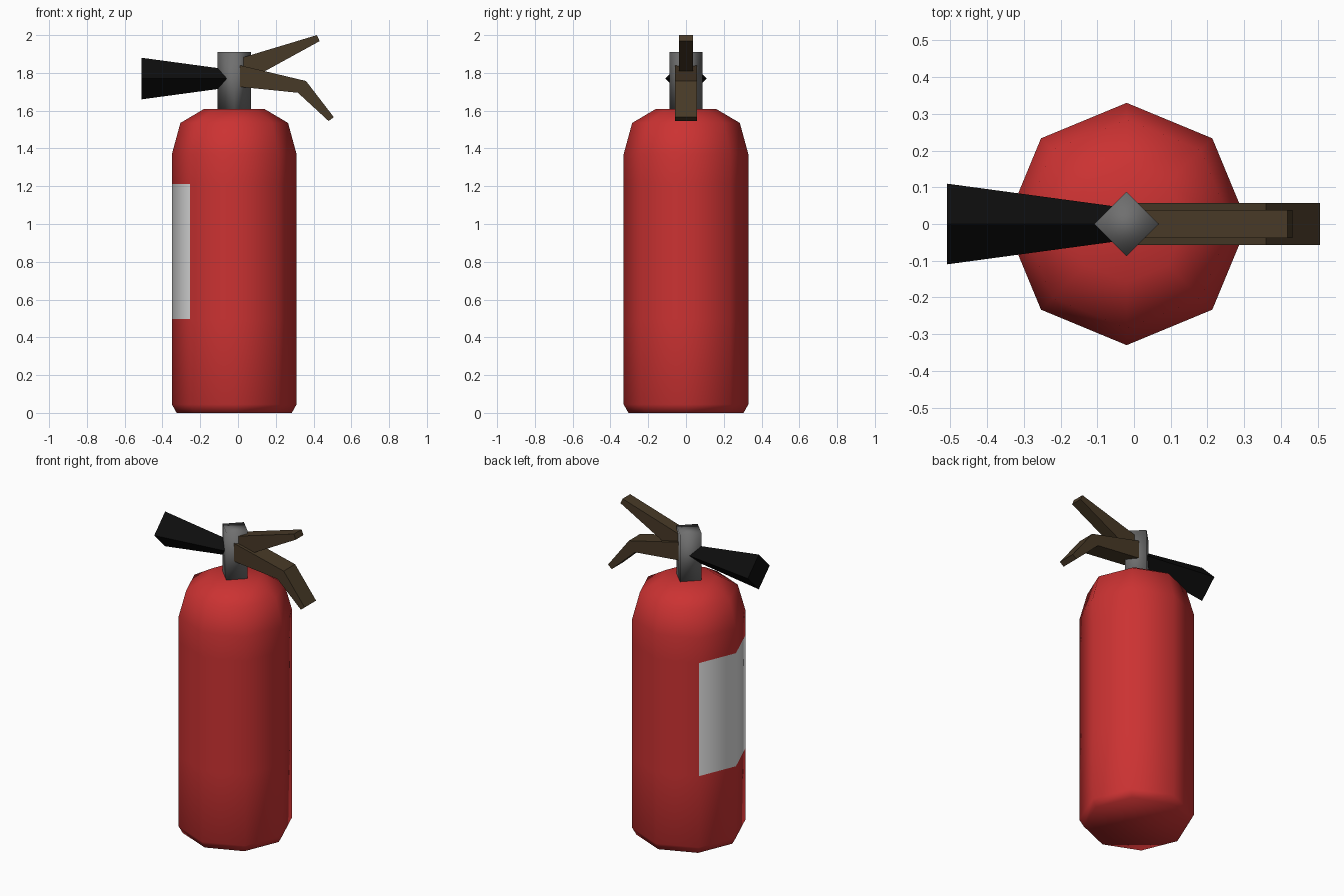
import bpy, bmesh, math

if "Cube" in bpy.data.objects:
    bpy.data.objects.remove(bpy.data.objects["Cube"])

CX = -0.02  # axis of the cylinder


def material(name, rgb):
    m = bpy.data.materials.new(name)
    m.diffuse_color = (*rgb, 1)
    m.use_nodes = True
    m.node_tree.nodes["Principled BSDF"].inputs["Base Color"].default_value = m.diffuse_color
    return m


red = material("red paint", (0.60, 0.032, 0.032))
white = material("label white", (0.75, 0.75, 0.75))
grey = material("valve grey", (0.16, 0.16, 0.16))
black = material("horn black", (0.004, 0.004, 0.004))
brown = material("handle brown", (0.064, 0.041, 0.02))


def finish(name, bm, mats, angle):
    bmesh.ops.recalc_face_normals(bm, faces=bm.faces)
    mesh = bpy.data.meshes.new(name)
    bm.to_mesh(mesh)
    bm.free()
    for m in mats:
        mesh.materials.append(m)
    ob = bpy.data.objects.new(name, mesh)
    bpy.context.collection.objects.link(ob)
    bpy.ops.object.select_all(action='DESELECT')
    ob.select_set(True)
    bpy.context.view_layer.objects.active = ob
    bpy.ops.object.shade_smooth_by_angle(angle=math.radians(angle))
    return ob


def loft(profile, sides, place):
    """Capped rings of (radius, distance); place(u, v, d) gives the position."""
    bm = bmesh.new()
    rings = []
    for r, d in profile:
        angles = [2 * math.pi * i / sides for i in range(sides)]
        rings.append([bm.verts.new(place(r * math.cos(a), r * math.sin(a), d)) for a in angles])
    for a, b in zip(rings, rings[1:]):
        for i in range(sides):
            j = (i + 1) % sides
            bm.faces.new((a[i], a[j], b[j], b[i]))
    bm.faces.new(rings[0])
    bm.faces.new(rings[-1])
    return bm


def upright(u, v, d):
    return (CX + u, v, d)


# Octagonal tank with the label on its two left faces
bm = loft([(0.305, 0), (0.33, 0.045), (0.33, 0.497), (0.33, 1.213), (0.33, 1.37),
           (0.285, 1.535), (0.158, 1.61)], 8, upright)
for f in bm.faces:
    c = f.calc_center_median()
    if 0.5 < c.z < 1.2 and c.x < -0.25:
        f.material_index = 1
finish("tank", bm, [red, white], 65)

# Square valve neck, turned corner-on
finish("valve_neck", loft([(0.088, 1.6), (0.088, 1.91)], 4, upright), [grey], 100)

# Discharge horn flaring to the left
finish("discharge_horn", loft([(0.045, -0.03), (0.11, -0.51)], 4,
                              lambda u, v, d: (d, u, 1.77 + v)), [black], 60)


def lever(name, outline, half_width):
    bm = bmesh.new()
    a, b = [[bm.verts.new((x, y, z)) for x, z in outline] for y in (-half_width, half_width)]
    n = len(outline)
    # quads between top and bottom edges form each side
    for i in range(n // 2 - 1):
        for s in (a, b):
            bm.faces.new((s[i], s[i + 1], s[n - 2 - i], s[n - 1 - i]))
    for i in range(n):
        j = (i + 1) % n
        bm.faces.new((a[i], a[j], b[j], b[i]))
    finish(name, bm, [brown], 30)


# Carry handle (bent) and squeeze lever (straight)
lever("carry_handle", [(-0.03, 1.85), (0.36, 1.757), (0.507, 1.566),
                       (0.48, 1.545), (0.317, 1.695), (-0.03, 1.73)], 0.057)
lever("squeeze_lever", [(-0.02, 1.868), (0.418, 2.0), (0.432, 1.968), (-0.02, 1.72)], 0.038)
